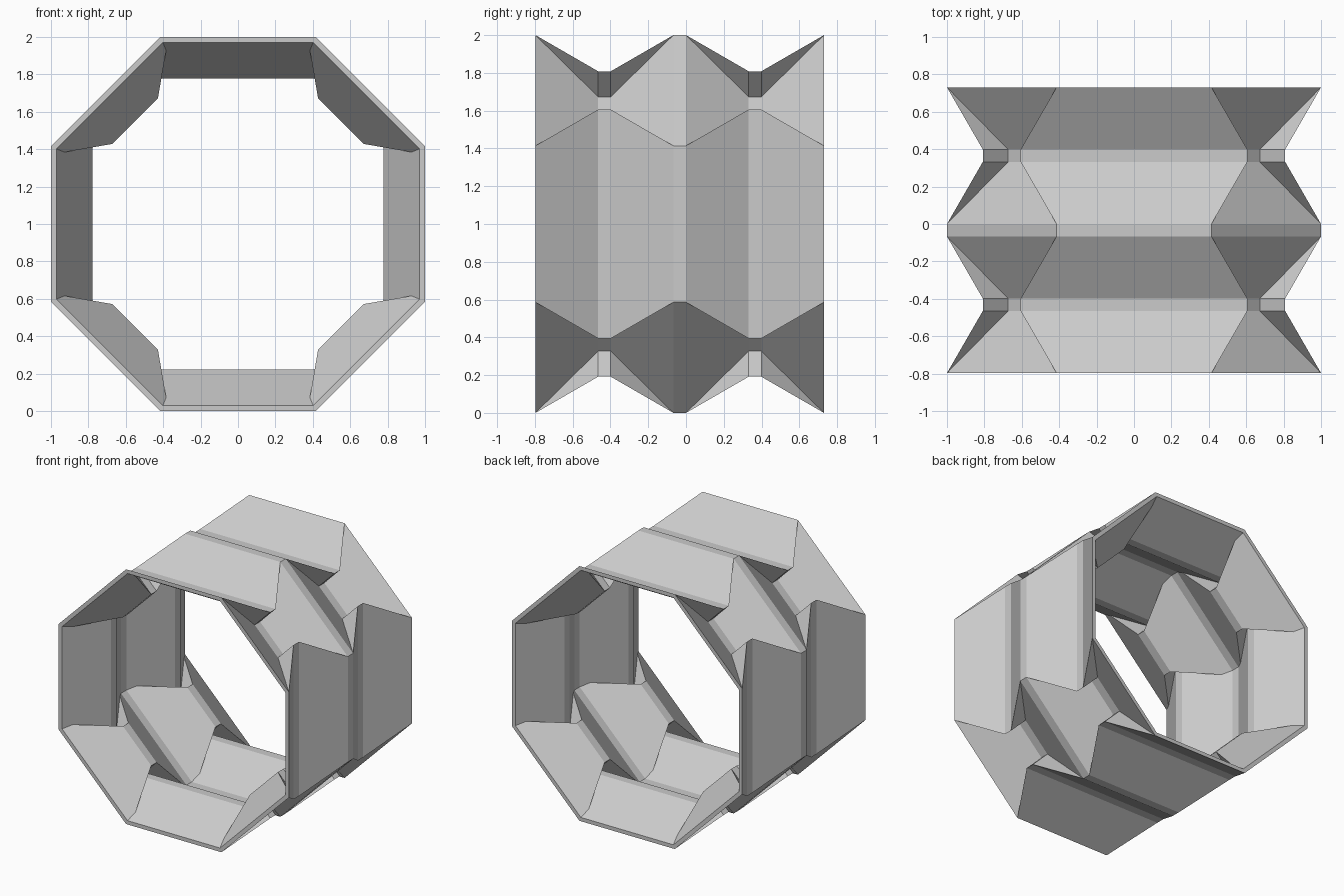
import bpy, bmesh
from math import pi, sqrt, tan
from mathutils import Matrix, Vector

cube = bpy.data.objects.get("Cube")
if cube:
    bpy.data.objects.remove(cube, do_unlink=True)

SLOPE, FLAT = 0.332, 0.0665          # lengths of a fold's slope and flat
DROP = SLOPE * tan(pi / 6)           # how far a fold sinks inward
WALL = 0.03                          # sheet thickness
PERIODS = 2
K = tan(pi / 8)
KINK = (WALL - K * WALL * -1) / DROP * 1.0 * K / (K + 1) * 3.41421  # replaced below

# Fold depth at which the inner corner splits into a notch
KINK = (WALL + K * WALL) / (DROP * (sqrt(2) - K))


def ring(t, inset, y):
    """Octagon section with notched corners, t = fold depth from 0 to 1."""
    outer = 1 - DROP * t
    a = outer - inset
    h = min((outer - K - DROP * t) / sqrt(2) + inset, K * a)
    wide = Vector((a - sqrt(2) * h, y, a))
    narrow = Vector(((a - h) / sqrt(2), y, (a + h) / sqrt(2)))
    flip = Matrix.Diagonal((-1, 1, 1))
    side = [flip @ narrow, flip @ wide, wide, narrow]
    return [Matrix.Rotation(q * pi / 2, 3, 'Y') @ p for q in range(4) for p in side]


def stations(depths):
    """List (y, fold depth) along the tube, with the given depths on each slope."""
    out = []
    y = -PERIODS * (SLOPE + FLAT)
    for _ in range(PERIODS):
        out += [(y + SLOPE * t, t) for t in depths]
        y += SLOPE + FLAT
        out += [(y + SLOPE * (1 - t), t) for t in reversed(depths)]
        y += SLOPE + FLAT
    return out


bm = bmesh.new()


def bridge(a, b):
    n = len(a)
    for i in range(n):
        j = (i + 1) % n
        bm.faces.new((a[i], a[j], b[j], b[i]))


def skin(depths, inset):
    rings = [[bm.verts.new(p) for p in ring(t, inset, y)] for y, t in stations(depths)]
    for a, b in zip(rings, rings[1:]):
        bridge(a, b)
    return rings[0], rings[-1]


# Outer and inner skins, joined by flat end rims
outer_ends = skin([0, 1], 0)
inner_ends = skin([0, KINK, 1], WALL)
for o, i in zip(outer_ends, inner_ends):
    bridge(o, i)

bmesh.ops.remove_doubles(bm, verts=bm.verts, dist=0.0005)
bmesh.ops.recalc_face_normals(bm, faces=bm.faces)
bmesh.ops.translate(bm, verts=bm.verts, vec=(0, 0, 1))

mesh = bpy.data.meshes.new("folded_tube")
bm.to_mesh(mesh)
bm.free()
tube = bpy.data.objects.new("folded_tube", mesh)
bpy.context.collection.objects.link(tube)

# Plain grey sheet
grey = bpy.data.materials.new("light_grey")
grey.use_nodes = True
colour = (0.6, 0.6, 0.6, 1)
grey.diffuse_color = colour
grey.node_tree.nodes["Principled BSDF"].inputs["Base Color"].default_value = colour
mesh.materials.append(grey)
